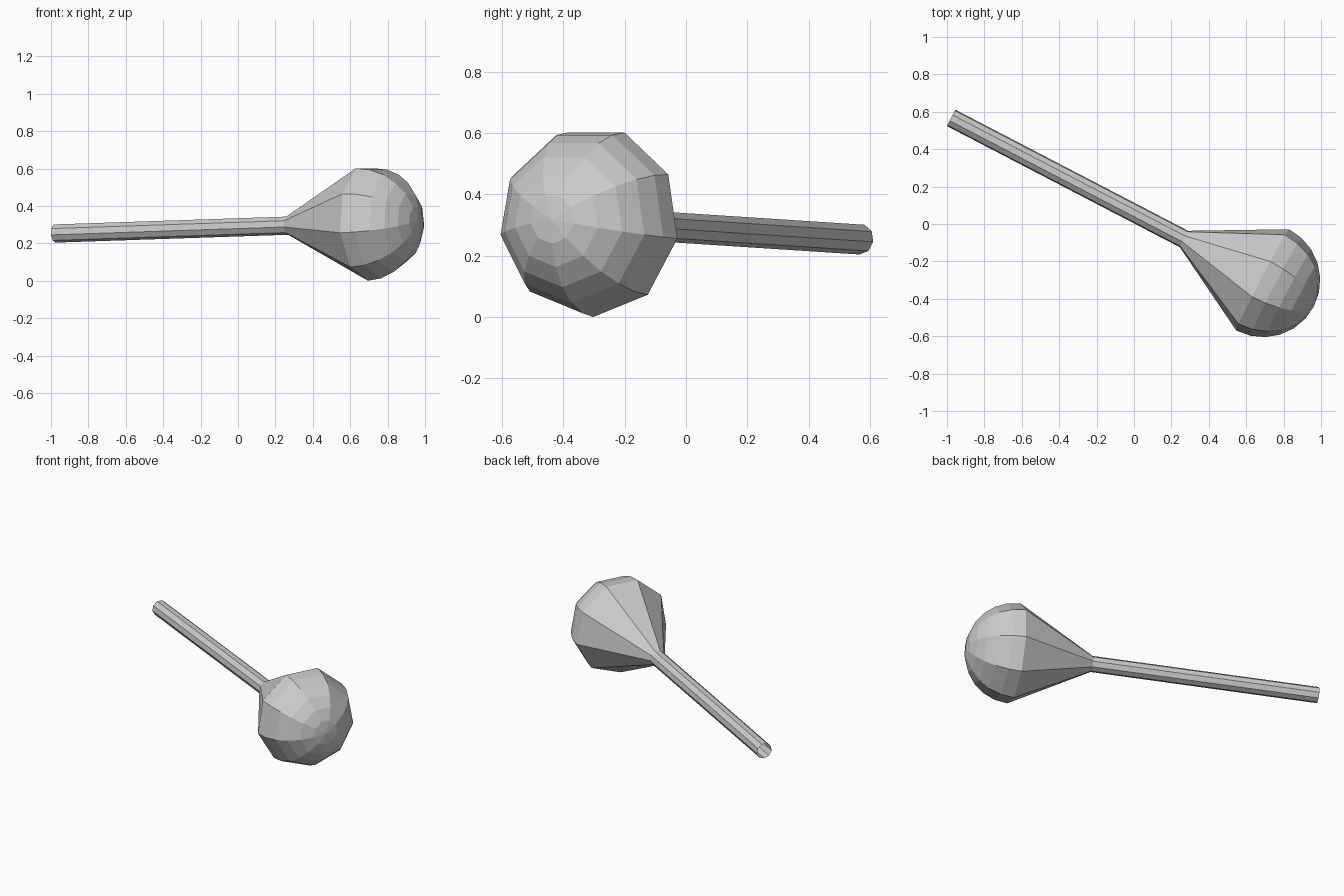
import bpy, bmesh
from math import sin, cos, radians, tau
from mathutils import Vector, Matrix

if "Cube" in bpy.data.objects:
    bpy.data.objects.remove(bpy.data.objects["Cube"])

SIDES = 9
HANDLE_R, HEAD_R = 0.05, 0.31
END = Vector((-0.977, 0.567, 0.254))
NECK = Vector((0.267, -0.08, 0.296))

# Shared axis frame: local z runs along the shaker, local y points up
axis = (NECK - END).normalized()
side = Vector((0, 0, 1)).cross(axis).normalized()
up = axis.cross(side)


def lathe(name, profile, origin):
    """Turn (radius, distance) points around the axis; radius 0 makes a pole."""
    bm = bmesh.new()
    rings = []
    for r, t in profile:
        if r == 0:
            rings.append([bm.verts.new((0, 0, t))] * SIDES)
        else:
            angles = [tau * i / SIDES - radians(90) for i in range(SIDES)]
            rings.append([bm.verts.new((r * cos(a), r * sin(a), t)) for a in angles])
    for low, high in zip(rings, rings[1:]):
        for i in range(SIDES):
            j = (i + 1) % SIDES
            bm.faces.new(dict.fromkeys((low[i], low[j], high[j], high[i])))
    mesh = bpy.data.meshes.new(name)
    bm.to_mesh(mesh)
    bm.free()
    ob = bpy.data.objects.new(name, mesh)
    ob.matrix_world = Matrix.Translation(origin) @ Matrix((side, up, axis)).transposed().to_4x4()
    bpy.context.collection.objects.link(ob)
    return ob


# Handle: thin tube, open at its far end
lathe("handle", [(HANDLE_R, 0), (HANDLE_R, (NECK - END).length)], END)

# Head: cone flaring from the neck, closed by a six-step dome
dome = [(HEAD_R * cos(radians(15 * k)), 0.473 + HEAD_R * sin(radians(15 * k))) for k in range(6)]
lathe("head", [(HANDLE_R, 0)] + dome + [(0, 0.473 + HEAD_R)], NECK)
